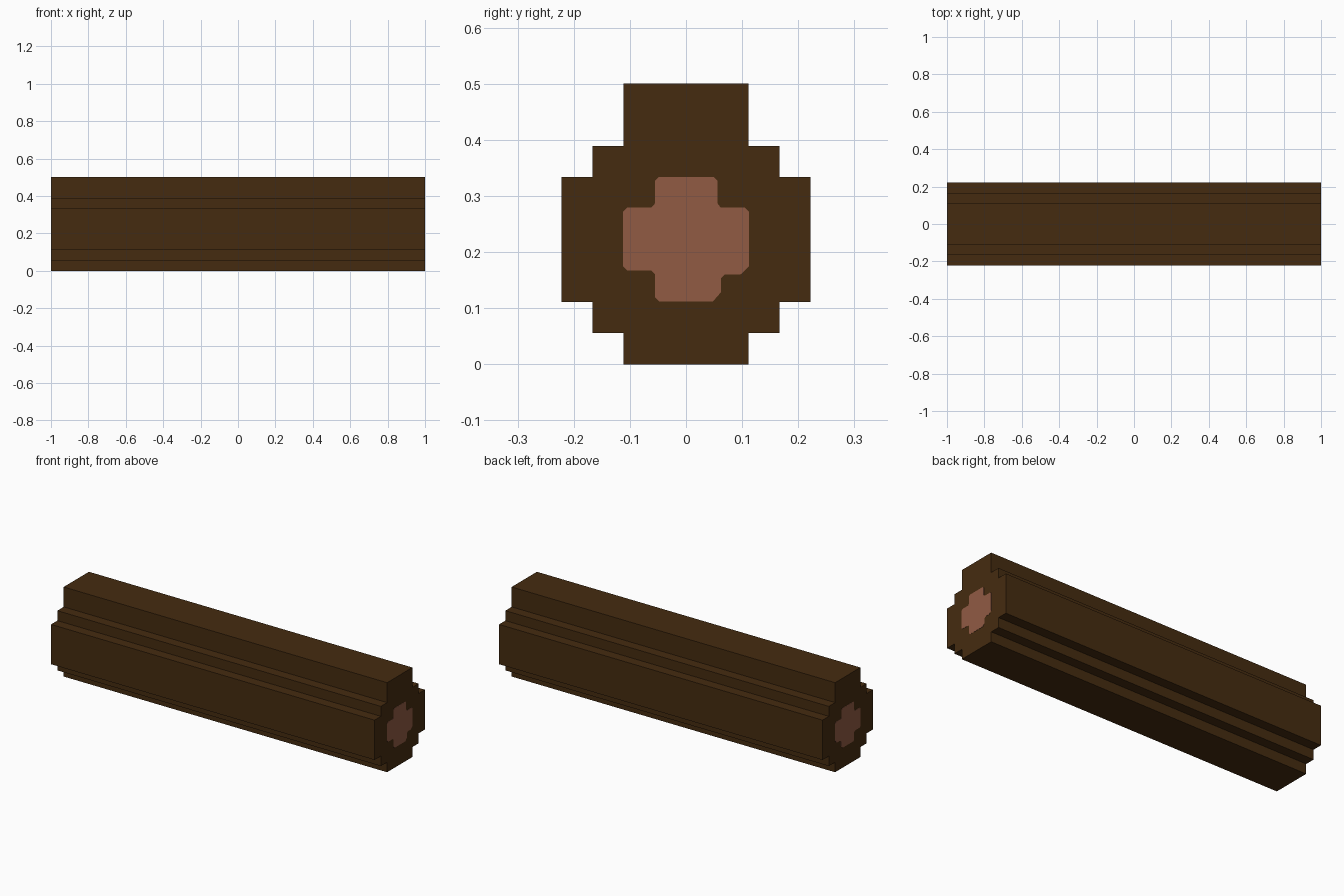
import bpy
import bmesh

cube = bpy.data.objects.get("Cube")
if cube:
    bpy.data.objects.remove(cube, do_unlink=True)


def make_material(name, rgb):
    mat = bpy.data.materials.new(name)
    mat.use_nodes = True
    color = (*rgb, 1.0)
    mat.diffuse_color = color
    bsdf = next(n for n in mat.node_tree.nodes if n.type == "BSDF_PRINCIPLED")
    bsdf.inputs["Base Color"].default_value = color
    bsdf.inputs["Roughness"].default_value = 0.9
    return mat


def prism(name, outline, x0, x1, mat):
    """Extrude a (y, z) outline along x."""
    bm = bmesh.new()
    face = bm.faces.new([bm.verts.new((x0, y, z)) for y, z in outline])
    new = bmesh.ops.extrude_face_region(bm, geom=[face])["geom"]
    verts = [v for v in new if isinstance(v, bmesh.types.BMVert)]
    bmesh.ops.translate(bm, vec=(x1 - x0, 0, 0), verts=verts)
    bmesh.ops.recalc_face_normals(bm, faces=bm.faces)
    mesh = bpy.data.meshes.new(name)
    bm.to_mesh(mesh)
    bm.free()
    mesh.materials.append(mat)
    obj = bpy.data.objects.new(name, mesh)
    bpy.context.collection.objects.link(obj)
    return obj


bark = make_material("dark_bark", (0.0595, 0.0245, 0.0051))
core = make_material("pink_heartwood", (0.283, 0.1046, 0.0578))

# Stepped log body: (half width, bottom, top) of each tier
U = 1 / 18
tiers = [(2, 0, 1), (3, 1, 2), (4, 2, 6), (3, 6, 7), (2, 7, 9)]
side = []
for half, low, high in tiers:
    side += [(half * U, low * U), (half * U, high * U)]
outline = side + [(-y, z) for y, z in reversed(side)]
prism("log_body", outline, -0.999, 0.999, bark)

# Cross-shaped heartwood with nibbled corners, one thin plate per end
heart = [
    (-0.048, 0.334), (0.049, 0.334), (0.056, 0.327), (0.056, 0.287),
    (0.062, 0.279), (0.105, 0.279), (0.112, 0.272), (0.112, 0.174),
    (0.105, 0.167), (0.097, 0.160), (0.069, 0.160), (0.062, 0.153),
    (0.062, 0.128), (0.055, 0.120), (0.048, 0.112), (-0.048, 0.112),
    (-0.055, 0.119), (-0.055, 0.160), (-0.062, 0.167), (-0.105, 0.167),
    (-0.112, 0.174), (-0.112, 0.272), (-0.105, 0.279), (-0.062, 0.279),
    (-0.055, 0.287), (-0.055, 0.327),
]
for name, sign in (("left_heartwood", 1), ("right_heartwood", -1)):
    prism(name, heart, sign * 0.997, sign * 1.0, core)
